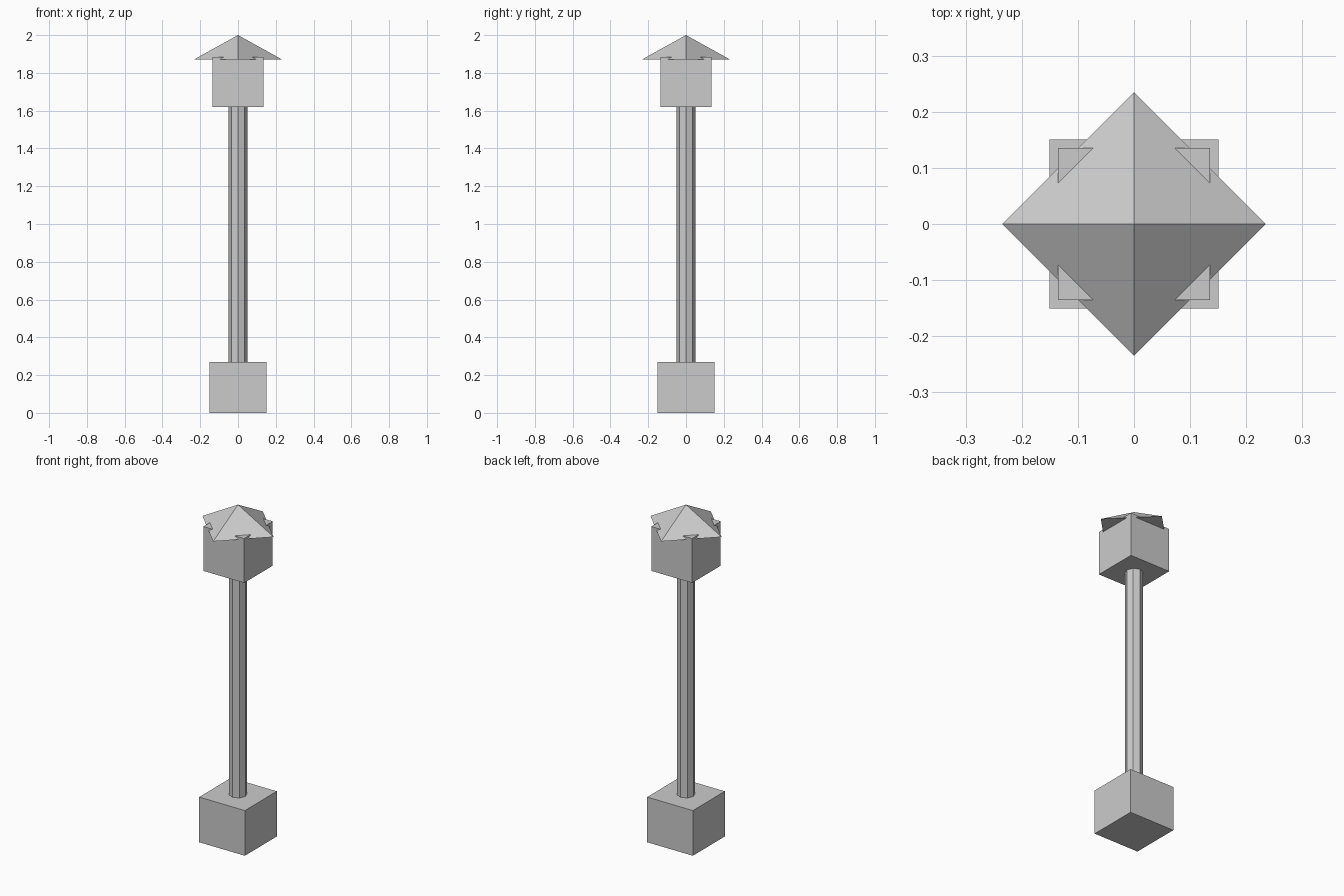
import bpy
import math

if "Cube" in bpy.data.objects:
    bpy.data.objects.remove(bpy.data.objects["Cube"])

# Single plain grey for every part
grey = bpy.data.materials.new("plain_grey")
grey.diffuse_color = (0.6, 0.6, 0.6, 1)
grey.use_nodes = True
grey.node_tree.nodes["Principled BSDF"].inputs["Base Color"].default_value = grey.diffuse_color


def finish(name):
    ob = bpy.context.object
    ob.name = name
    ob.data.materials.append(grey)
    bpy.ops.object.transform_apply(location=False, rotation=True, scale=True)
    return ob


def box(name, width, z0, z1):
    bpy.ops.mesh.primitive_cube_add(size=1, location=(0, 0, (z0 + z1) / 2))
    bpy.context.object.scale = (width, width, z1 - z0)
    return finish(name)


# Square foot block and lantern block
box("base_block", 0.302, 0.0, 0.27)
box("lantern_block", 0.27, 1.62, 1.885)

# Eight-sided post with corners on the axes
bpy.ops.mesh.primitive_cylinder_add(vertices=8, radius=0.05, depth=1.35,
                                    location=(0, 0, 0.27 + 1.35 / 2))
finish("post")

# Four-sided pyramid roof, turned 45 degrees to the lantern block
bpy.ops.mesh.primitive_cone_add(vertices=4, radius1=0.235, radius2=0,
                                depth=0.13, location=(0, 0, 1.935))
finish("roof")
